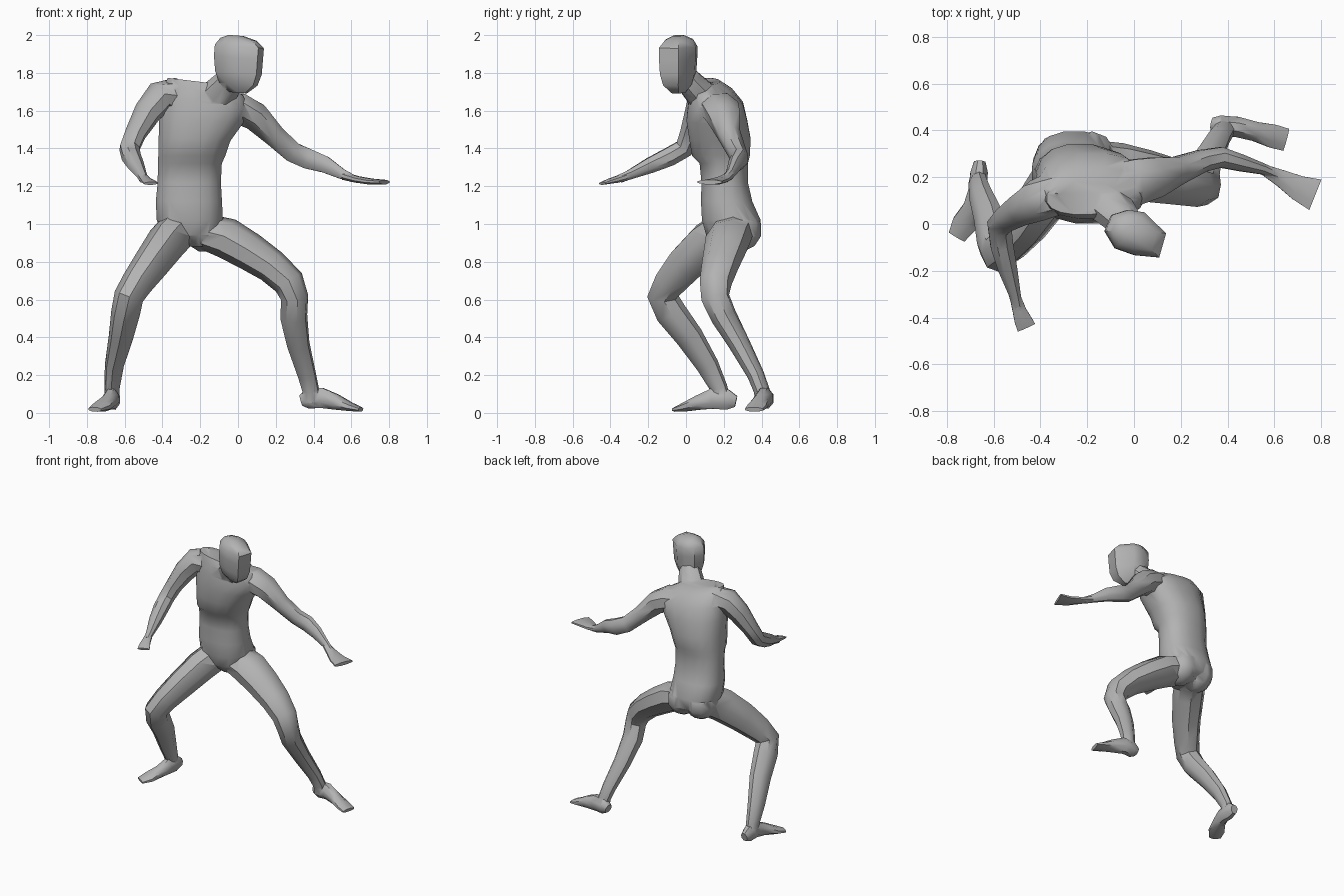
import bpy, bmesh, math
from mathutils import Vector

skin = bpy.data.materials.new("plain_grey")
skin.diffuse_color = (0.45, 0.45, 0.45, 1)


def select_only(ob):
    bpy.ops.object.select_all(action='DESELECT')
    ob.select_set(True)
    bpy.context.view_layer.objects.active = ob


def finish(name, rings):
    """Bridge a list of point rings into a closed mesh."""
    bm = bmesh.new()
    loops = [[bm.verts.new(p) for p in ring] for ring in rings]
    n = len(loops[0])
    for a, b in zip(loops, loops[1:]):
        for i in range(n):
            j = (i + 1) % n
            bm.faces.new((a[i], a[j], b[j], b[i]))
    bm.faces.new(loops[0][::-1])
    bm.faces.new(loops[-1])
    bmesh.ops.recalc_face_normals(bm, faces=bm.faces)
    me = bpy.data.meshes.new(name)
    bm.to_mesh(me)
    bm.free()
    me.materials.append(skin)
    ob = bpy.data.objects.new(name, me)
    bpy.context.collection.objects.link(ob)
    return ob


def limb(name, hint, path, sides=8):
    """Loft along a path of (x, y, z, half width along hint, half depth)."""
    pts = [Vector(p[:3]) for p in path]
    rings = []
    for i, p in enumerate(path):
        t = (pts[min(i + 1, len(pts) - 1)] - pts[max(i - 1, 0)]).normalized()
        u = Vector(hint)
        u = (u - t * u.dot(t)).normalized()
        v = t.cross(u)
        ring = []
        for k in range(sides):
            a = 2 * math.pi * (k + 0.5) / sides
            ring.append(pts[i] + (u * math.cos(a) * p[3] + v * math.sin(a) * p[4]) * 1.05)
        rings.append(ring)
    return finish(name, rings)


def stack(name, levels, sides, power=1.0):
    """Loft level rings of (z, x, y, half x, half y, sideways tilt)."""
    rings = []
    for z, x, y, rx, ry, tilt in levels:
        ring = []
        for k in range(sides):
            a = 2 * math.pi * (k + 0.5) / sides
            c, s = math.cos(a), math.sin(a)
            dx = rx * math.copysign(abs(c) ** power, c)
            dy = ry * math.copysign(abs(s) ** power, s)
            ring.append((x + dx, y + dy, z - tilt * dx))
        rings.append(ring)
    return finish(name, rings)


# Trunk, with the shoulder line sloping down to the left arm
body = stack("body", [
    (0.88, -0.22, 0.24, 0.06, 0.08, 0),
    (0.94, -0.25, 0.245, 0.15, 0.14, 0),
    (1.02, -0.255, 0.24, 0.178, 0.158, 0),
    (1.12, -0.26, 0.215, 0.178, 0.138, 0),
    (1.22, -0.258, 0.205, 0.17, 0.125, 0),
    (1.32, -0.255, 0.20, 0.172, 0.13, 0),
    (1.36, -0.245, 0.185, 0.18, 0.155, 0),
    (1.45, -0.23, 0.18, 0.193, 0.165, 0.05),
    (1.55, -0.195, 0.163, 0.225, 0.163, 0.08),
    (1.64, -0.175, 0.157, 0.235, 0.147, 0.12),
    (1.71, -0.18, 0.133, 0.21, 0.113, 0.14),
    (1.755, -0.22, 0.11, 0.155, 0.07, 0.12),
], 16, 0.85)
parts = []

# Buttocks, set low into the back of the trunk
for side, x, y in (("right", -0.32, 0.265), ("left", -0.18, 0.272)):
    parts.append(stack(side + "_buttock", [
        (0.97 + 0.12 * math.sin(a), x, y, 0.11 * math.cos(a), 0.13 * math.cos(a), 0)
        for a in (-1.3, -0.8, -0.3, 0.3, 0.8, 1.3)], 10))

# Neck, and a head turned toward the left hand
parts.append(limb("neck", (1, 0, 0), [
    (-0.15, 0.13, 1.63, 0.12, 0.10), (-0.10, 0.075, 1.69, 0.09, 0.08),
    (-0.05, 0.02, 1.75, 0.075, 0.07), (-0.02, -0.02, 1.80, 0.06, 0.06)]))
outline = [(-0.13, -0.03), (-0.10, 0.04), (-0.03, 0.062), (0.04, 0.052),
           (0.135, -0.04), (0.105, -0.145), (0.0, -0.135), (-0.085, -0.105)]
rings = []
for z, cx, cy, s in ((1.695, 0.0, -0.04, 0.35), (1.74, 0.0, -0.045, 0.76),
                     (1.80, 0.0, -0.045, 0.93), (1.88, 0.0, -0.045, 0.98),
                     (1.94, 0.005, -0.045, 0.98), (1.978, 0.0, -0.04, 0.72),
                     (1.998, -0.01, -0.04, 0.3)):
    rings.append([(cx + x * s, cy + (y + 0.045) * s, z - 0.08 * x * s)
                  for x, y in outline])
parts.append(finish("head", rings))

# Right arm, bent forward
parts.append(limb("right_arm", (-0.082, -0.057, 0.082), [
    (-0.28, 0.14, 1.66, 0.08, 0.09), (-0.34, 0.13, 1.68, 0.09, 0.09),
    (-0.415, 0.10, 1.672, 0.08, 0.088),
    (-0.48, 0.065, 1.59, 0.07, 0.07), (-0.542, 0.025, 1.48, 0.054, 0.057),
    (-0.575, -0.01, 1.40, 0.05, 0.055), (-0.565, -0.09, 1.355, 0.05, 0.05),
    (-0.54, -0.19, 1.31, 0.042, 0.042), (-0.51, -0.30, 1.26, 0.025, 0.027),
    (-0.50, -0.35, 1.24, 0.02, 0.025)]))
parts.append(limb("right_hand", (1, 0.35, 0), [
    (-0.505, -0.32, 1.25, 0.025, 0.022), (-0.49, -0.37, 1.235, 0.03, 0.018),
    (-0.475, -0.41, 1.225, 0.038, 0.013), (-0.46, -0.443, 1.215, 0.042, 0.008)]))

# Left arm, reaching out to the side
parts.append(limb("left_arm", (0, 1, 0), [
    (-0.08, 0.17, 1.62, 0.09, 0.08), (0.01, 0.18, 1.61, 0.1, 0.085),
    (0.09, 0.20, 1.57, 0.088, 0.078),
    (0.19, 0.23, 1.47, 0.06, 0.06), (0.29, 0.27, 1.38, 0.048, 0.055),
    (0.37, 0.285, 1.345, 0.045, 0.055), (0.46, 0.26, 1.315, 0.036, 0.045),
    (0.55, 0.235, 1.265, 0.024, 0.028), (0.61, 0.21, 1.24, 0.022, 0.02)]))
parts.append(limb("left_hand", (0.4, 1, 0), [
    (0.56, 0.23, 1.255, 0.024, 0.022), (0.63, 0.195, 1.236, 0.038, 0.018),
    (0.70, 0.155, 1.225, 0.055, 0.016), (0.775, 0.125, 1.222, 0.072, 0.012)]))

# Right leg, knee pushed forward
parts.append(limb("right_leg", (0.246, -0.088, -0.099), [
    (-0.28, 0.26, 1.0, 0.07, 0.08), (-0.32, 0.21, 0.965, 0.10, 0.11),
    (-0.38, 0.115, 0.90, 0.10, 0.11),
    (-0.46, 0.0, 0.79, 0.09, 0.10), (-0.533, -0.083, 0.69, 0.08, 0.085),
    (-0.578, -0.122, 0.617, 0.075, 0.08), (-0.595, -0.08, 0.53, 0.072, 0.08),
    (-0.62, 0.02, 0.40, 0.06, 0.072), (-0.655, 0.115, 0.25, 0.046, 0.059),
    (-0.667, 0.175, 0.13, 0.037, 0.045), (-0.667, 0.19, 0.06, 0.035, 0.045)]))
parts.append(limb("right_foot", (1, -0.35, 0), [
    (-0.66, 0.265, 0.06, 0.025, 0.03), (-0.662, 0.22, 0.07, 0.038, 0.055),
    (-0.67, 0.14, 0.075, 0.04, 0.055), (-0.69, 0.07, 0.055, 0.042, 0.04),
    (-0.725, 0.0, 0.032, 0.055, 0.025), (-0.758, -0.055, 0.018, 0.04, 0.012)]))

# Left leg, stepping wide
parts.append(limb("left_leg", (0.115, 0.6, 0.16), [
    (-0.24, 0.24, 0.97, 0.09, 0.07), (-0.16, 0.24, 0.955, 0.115, 0.09),
    (-0.06, 0.225, 0.925, 0.118, 0.102),
    (0.06, 0.205, 0.855, 0.108, 0.095), (0.18, 0.18, 0.775, 0.095, 0.085),
    (0.27, 0.157, 0.69, 0.081, 0.08), (0.30, 0.155, 0.61, 0.073, 0.07),
    (0.295, 0.20, 0.51, 0.067, 0.07), (0.32, 0.285, 0.36, 0.055, 0.058),
    (0.365, 0.37, 0.20, 0.044, 0.047), (0.385, 0.40, 0.12, 0.041, 0.043),
    (0.385, 0.41, 0.06, 0.04, 0.042)]))
parts.append(limb("left_foot", (0.2, 1, 0), [
    (0.335, 0.425, 0.065, 0.03, 0.03), (0.37, 0.42, 0.075, 0.045, 0.055),
    (0.44, 0.415, 0.08, 0.045, 0.055), (0.52, 0.395, 0.057, 0.043, 0.042),
    (0.595, 0.375, 0.032, 0.052, 0.024), (0.65, 0.36, 0.018, 0.05, 0.012)]))

# Fuse every part into one continuous skin
select_only(body)
for part in parts:
    mod = body.modifiers.new("fuse", 'BOOLEAN')
    mod.operation = 'UNION'
    mod.solver = 'EXACT'
    mod.object = part
    bpy.ops.object.modifier_apply(modifier=mod.name)
    bpy.data.objects.remove(part)
select_only(body)
bpy.ops.object.shade_smooth_by_angle(angle=math.radians(44))
